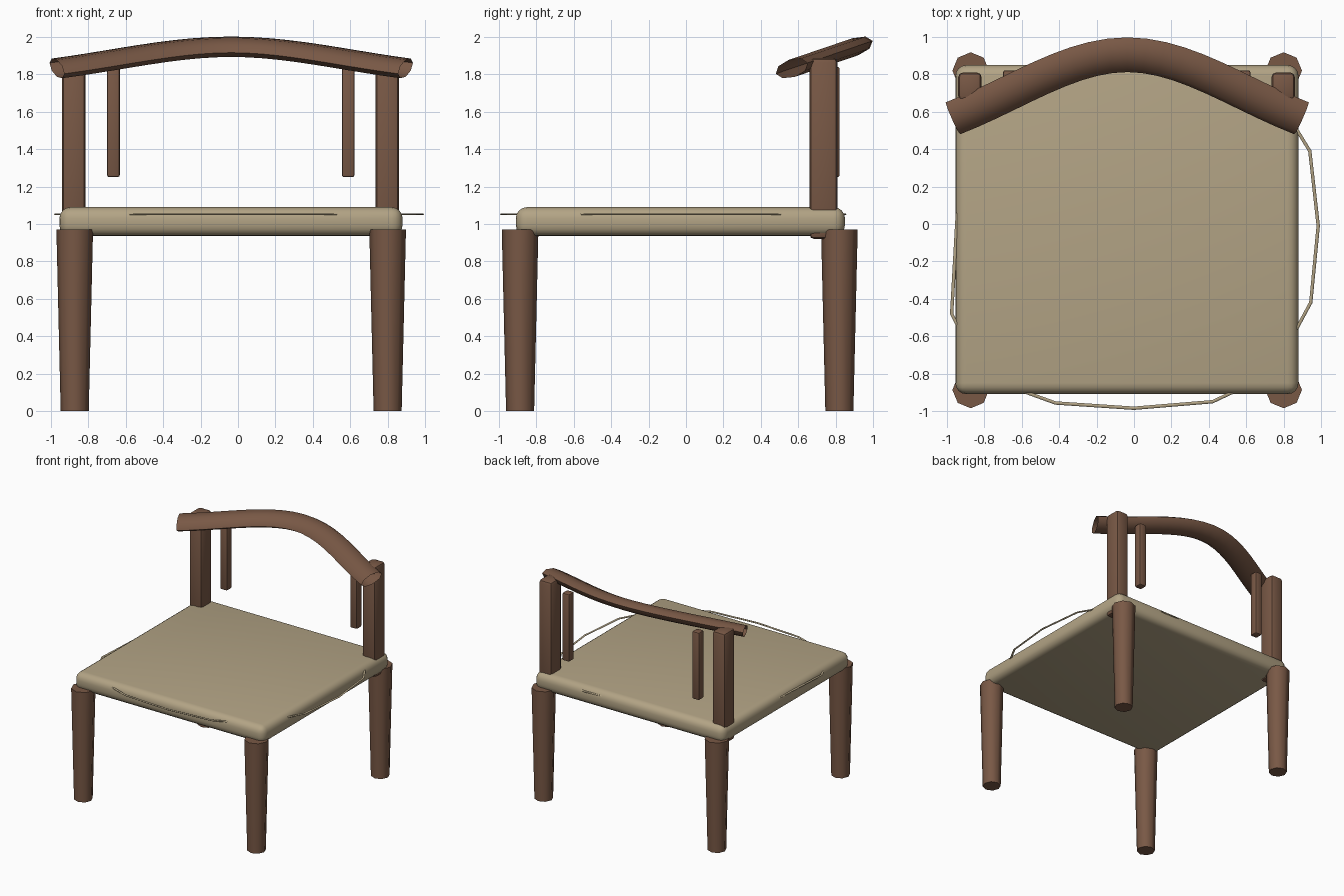
import bpy, bmesh, math
from mathutils import Vector
from mathutils.geometry import interpolate_bezier

if "Cube" in bpy.data.objects:
    bpy.data.objects.remove(bpy.data.objects["Cube"])


def material(name, rgb):
    m = bpy.data.materials.new(name)
    m.diffuse_color = (*rgb, 1)
    m.use_nodes = True
    m.node_tree.nodes["Principled BSDF"].inputs["Base Color"].default_value = m.diffuse_color
    return m


WOOD = material("wood", (0.19, 0.098, 0.06))
FABRIC = material("fabric", (0.45, 0.37, 0.235))


def finish(name, bm, mat, angle=40):
    bmesh.ops.recalc_face_normals(bm, faces=bm.faces)
    me = bpy.data.meshes.new(name)
    bm.to_mesh(me)
    bm.free()
    ob = bpy.data.objects.new(name, me)
    bpy.context.collection.objects.link(ob)
    me.materials.append(mat)
    bpy.ops.object.select_all(action='DESELECT')
    ob.select_set(True)
    bpy.context.view_layer.objects.active = ob
    bpy.ops.object.shade_smooth_by_angle(angle=math.radians(angle))
    return ob


def rounded_box(name, lo, hi, radius, segments, mat):
    bm = bmesh.new()
    bmesh.ops.create_cube(bm, size=1)
    lo, hi = Vector(lo), Vector(hi)
    for v in bm.verts:
        v.co = (lo + hi) / 2 + v.co * (hi - lo)
    bmesh.ops.bevel(bm, geom=bm.edges[:], offset=radius, segments=segments,
                    profile=0.5, affect='EDGES')
    return finish(name, bm, mat)


# Seat cushion
rounded_box("seat", (-0.955, -0.91, 0.935), (0.88, 0.85, 1.09), 0.06, 4, FABRIC)

# Tapered eight-sided legs
for side, x in (("left", -0.873), ("right", 0.80)):
    for end, y in (("front", -0.887), ("back", 0.82)):
        bm = bmesh.new()
        bmesh.ops.create_cone(bm, cap_ends=True, segments=8, radius1=0.075,
                              radius2=0.098, depth=0.97)
        bmesh.ops.translate(bm, verts=bm.verts, vec=(x, y, 0.485))
        finish(f"{end}_{side}_leg", bm, WOOD, 50)

# Back posts and the short hanging spindles
for side, px, sx in (("left", -0.94, -0.70), ("right", 0.735, 0.555)):
    rounded_box(f"{side}_back_post", (px, 0.66, 0.92), (px + 0.125, 0.81, 1.888),
                0.025, 2, WOOD)
    rounded_box(f"{side}_spindle", (sx, 0.75, 1.25), (sx + 0.068, 0.822, 1.84),
                0.012, 2, WOOD)

# Bowed top rail: flattened octagon swept along a tilted curve, open ends
SLOPE = 0.34
half = interpolate_bezier(Vector((0, 0.905, 0)), Vector((0.31, 0.905, 0)),
                          Vector((0.6, 0.694, 0)), Vector((0.932, 0.565, 0)), 11)
path = [Vector((-p.x, p.y, 0)) for p in reversed(half[1:])] + list(half)
path = [Vector((p.x - 0.036, p.y, 1.832 + SLOPE * (p.y - 0.565))) for p in path]
normal = Vector((0, -SLOPE, 1)).normalized()
bm = bmesh.new()
rings = []
for i, p in enumerate(path):
    tangent = (path[min(i + 1, len(path) - 1)] - path[max(i - 1, 0)]).normalized()
    across = normal.cross(tangent)
    rings.append([bm.verts.new(p + across * 0.098 * math.cos(a) + normal * 0.048 * math.sin(a))
                  for a in (k * math.pi / 4 for k in range(8))])
for a, b in zip(rings, rings[1:]):
    for k in range(8):
        bm.faces.new((a[k], a[(k + 1) % 8], b[(k + 1) % 8], b[k]))
finish("top_rail", bm, WOOD, 60)

# Thin cord looped around the seat, dipping inside it at the corners
cord = [(0.985, -0.01), (0.945, -0.42), (0.74, -0.80), (0.42, -0.95), (0, -0.985),
        (-0.42, -0.957), (-0.80, -0.82), (-0.975, -0.48), (-0.945, 0.05),
        (-0.88, 0.40), (-0.72, 0.70), (-0.40, 0.80), (0, 0.82), (0.38, 0.85),
        (0.72, 0.75), (0.94, 0.39)]
bm = bmesh.new()
rings = []
for i, c in enumerate(cord):
    p = Vector((*c, 1.052))
    tangent = Vector((*cord[(i + 1) % len(cord)], 0)) - Vector((*cord[i - 1], 0))
    out = Vector((tangent.y, -tangent.x, 0)).normalized()
    rings.append([bm.verts.new(p + out * 0.009 * math.cos(a) + Vector((0, 0, 0.006 * math.sin(a))))
                  for a in (k * math.pi / 3 for k in range(6))])
for i, a in enumerate(rings):
    b = rings[(i + 1) % len(rings)]
    for k in range(6):
        bm.faces.new((a[k], a[(k + 1) % 6], b[(k + 1) % 6], b[k]))
finish("seat_cord", bm, FABRIC, 60)
